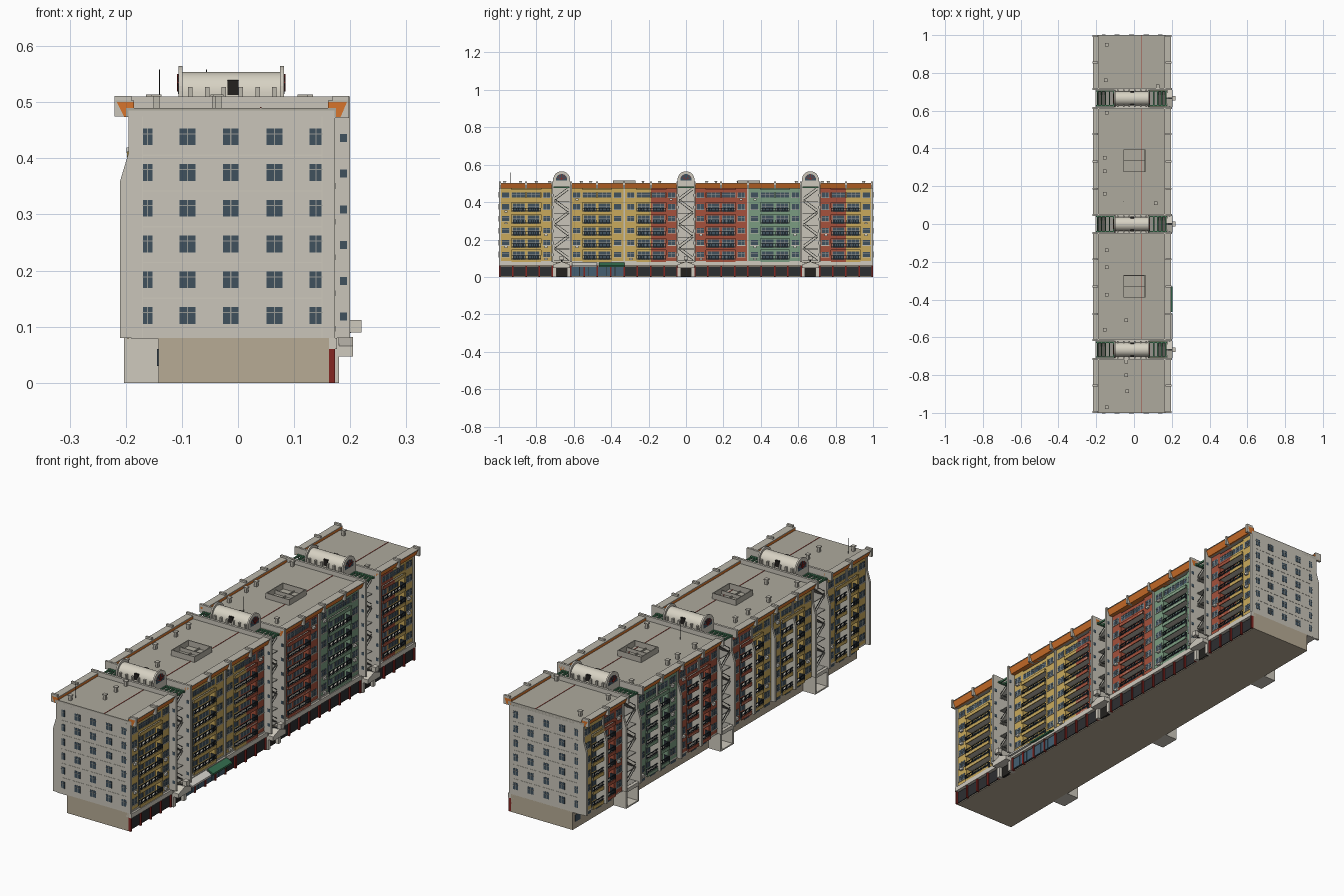
import bpy, math, random

if "Cube" in bpy.data.objects:
    bpy.data.objects.remove(bpy.data.objects["Cube"])
random.seed(4)

# part name -> sRGB colour
COL = {
    "end_walls": (200, 196, 184), "core_walls": (200, 196, 184), "back_fins": (198, 194, 182),
    "roof_slabs": (172, 168, 156), "roof_parapets": (186, 182, 170), "cornice": (214, 116, 48),
    "cornice_ribs": (200, 196, 184), "base": (182, 170, 148), "base_fascia": (205, 200, 188),
    "shop_front": (48, 50, 52), "blue_shop_glass": (70, 95, 112), "shop_pilasters": (130, 42, 38),
    "yellow_facade": (200, 168, 92), "red_facade": (164, 82, 62), "green_facade": (122, 155, 128),
    "window_glass": (66, 82, 94), "window_frames": (150, 152, 148), "balcony_slabs": (190, 186, 174),
    "balcony_railings": (45, 52, 58), "air_units": (215, 213, 205), "stair_flights": (150, 148, 140),
    "stair_railings": (80, 82, 80), "skylight_frames": (70, 120, 88), "entrance_portals": (205, 200, 188),
    "dark_doors": (40, 38, 36), "white_awning": (215, 213, 205), "green_awning": (55, 110, 80),
    "barrel_roofs": (214, 209, 194), "barrel_gables": (205, 200, 188), "gable_spokes": (150, 45, 40),
    "roof_frames": (178, 174, 162), "roof_vents": (186, 182, 170), "lightning_line": (160, 70, 60),
    "antennas": (50, 50, 50),
}
DATA = {k: ([], []) for k in COL}

def box(part, x0, x1, y0, y1, z0, z1):
    x0, x1 = sorted((x0, x1)); y0, y1 = sorted((y0, y1))
    v, f = DATA[part]
    n = len(v)
    v.extend((x, y, z) for z in (z0, z1) for x, y in ((x0, y0), (x1, y0), (x1, y1), (x0, y1)))
    f.extend(tuple(n + i for i in q) for q in
             ((3, 2, 1, 0), (4, 5, 6, 7), (0, 1, 5, 4), (1, 2, 6, 5), (2, 3, 7, 6), (3, 0, 4, 7)))

def prism(part, pts, axis, a, b):
    """Extrude a profile (u, z) along axis; u is x when axis is y, and y when axis is x."""
    v, f = DATA[part]
    n, k = len(v), len(pts)
    for t in (a, b):
        v.extend((u, t, z) if axis == "y" else (t, u, z) for u, z in pts)
    f.append(tuple(range(n, n + k)))
    f.append(tuple(range(n + 2 * k - 1, n + k - 1, -1)))
    f.extend((n + i, n + k + i, n + k + (i + 1) % k, n + (i + 1) % k) for i in range(k))

def side_window(s, x, y0, y1, z0, z1, split=1):
    """Window lying in a wall that faces +x or -x."""
    box("window_glass", x - s * .004, x + s * .001, y0, y1, z0, z1)
    for i in range(split + 2):
        y = y0 + (y1 - y0) * i / (split + 1)
        box("window_frames", x, x + s * .002, y - .001, y + .001, z0, z1)
    box("window_frames", x, x + s * .002, y0, y1, z0 + (z1 - z0) * .62, z0 + (z1 - z0) * .68)

SECTIONS = [(-1, -.71, "yy"), (-.62, -.042, "yyyr"), (.042, .62, "rrgg"), (.71, 1, "ry")]
PAINT = {"y": "yellow_facade", "r": "red_facade", "g": "green_facade"}
FLOORS = [.087 + .0637 * i for i in range(6)]
FACE = {1: .165, -1: -.19}
BACK = [(-.21, .08), (-.21, .36), (-.195, .41), (-.195, .48)]

# ground floor
box("base", -.142, .162, -1, 1, 0, .08)
for y0, y1, cols in SECTIONS:
    box("shop_front", .16, .166, y0 + .005, y1 - .005, .004, .056)
    box("base_fascia", .15, .176, y0, y1, .06, .08)
    n = len(cols) * 2
    for i in range(n + 1):
        y = y0 + .004 + (y1 - y0 - .008) * i / n
        box("shop_pilasters", .16, .173, y - .004, y + .004, 0, .06)
    for i in range(n):
        y = y0 + (y1 - y0) * (i + .5) / n
        box("window_glass", -.144, -.14, y - .018, y + .018, .03, .06)
for i in range(6):
    y = -.615 + .0475 * i
    box("blue_shop_glass", .16, .17, y, y + .044, .006, .054)
for part, a, b in (("white_awning", -.61, -.475), ("green_awning", -.465, -.33)):
    prism(part, [(.172, .072), (.172, .078), (.203, .062), (.203, .054)], "y", a, b)

# housing blocks
for y0, y1, cols in SECTIONS:
    box("core_walls", -.155, .132, y0 + .005, y1 - .005, .08, .485)
    box("base_fascia", -.19, .168, y0, y1, .078, .086)
    box("roof_slabs", -.2, .175, y0, y1, .474, .49)
    # gable walls, running out further beside the stair slots
    for y, d in ((y0, 1), (y1, -1)):
        outer = abs(y) == 1
        xr, top = (.172, .485) if outer else (.2, .51)
        prof = BACK[:3] + ([(-.195, .485)] if outer else [(-.195, .475), (-.22, .482), (-.22, .51)])
        prism("end_walls", prof + [(xr, top), (xr, .08)], "y", y, y + d * .01)
        if outer:
            for z in FLOORS[1:]:
                box("base_fascia", -.17, .15, y, y - d * .001, z - .001, z + .001)
            for x in (-.17, .15):
                box("base_fascia", x - .001, x + .001, y, y - d * .001, .08, .475)
            for zf in FLOORS:
                for x, w in ((-.161, .009), (-.09, .014), (-.013, .014), (.065, .014), (.139, .012)):
                    box("window_glass", x - w, x + w, y + d * .003, y - d * .001, zf + .018, zf + .048)
                    box("window_frames", x - .001, x + .001, y, y - d * .002, zf + .018, zf + .048)
                    box("window_frames", x - w, x + w, y, y - d * .002, zf + .037, zf + .039)
        else:
            for zf in FLOORS:
                box("window_glass", .182, .194, y - d * .001, y + d * .011, zf + .024, zf + .038)
    # flared cornice on both long sides with cap and ribs
    prism("cornice", [(.16, .474), (.183, .474), (.194, .5), (.16, .5)], "y", y0, y1)
    prism("cornice", [(-.185, .474), (-.203, .474), (-.216, .5), (-.185, .5)], "y", y0, y1)
    box("roof_parapets", .16, .196, y0, y1, .5, .503)
    box("roof_parapets", -.218, -.185, y0, y1, .5, .503)
    w = (y1 - y0) / len(cols)
    for j in range(len(cols) + 1):
        y = min(max(y0 + j * w, y0 + .005), y1 - .005)
        box("cornice_ribs", .168, .198, y - .005, y + .005, .472, .511)
        box("cornice_ribs", -.22, -.19, y - .005, y + .005, .475, .511)
        prism("back_fins", BACK + [(-.15, .48), (-.15, .08)], "y", y - .005, y + .005)
        if j % 2 == 0:
            box("back_fins", .13, .173, y - .004, y + .004, .08, .475)
    # half apartments: window pier + loggia, mirrored in pairs, on both long sides
    for j, c in enumerate(cols):
        a = y0 + j * w
        Y = (lambda t, a=a: a + t) if j % 2 == 0 else (lambda t, a=a: a + w - t)
        for s, xf in FACE.items():
            box(PAINT[c], xf - s * .035, xf, Y(.004), Y(.066), .08, .475)
            box(PAINT[c], xf - s * .035, xf - s * .028, Y(.066), Y(w), .08, .475)
            for i, zf in enumerate(FLOORS):
                wa, wb = sorted((Y(.016), Y(.054)))
                side_window(s, xf, wa, wb, zf + .02, zf + .047)
                box("balcony_slabs", xf, xf + s * .003, Y(.012), Y(.058), zf + .016, zf + .019)
                da, db = sorted((Y(.074), Y(w - .008)))
                side_window(s, xf - s * .028, da, db, zf + .006, zf + .05, 2)
                xo = xf + s * .008
                box("balcony_slabs", xf - s * .03, xo, Y(.066), Y(w), zf - .003, zf)
                box(PAINT[c], xo - s * .004, xo, Y(.066), Y(w), zf - .008, zf + .007)
                if i == 5:   # closed top-floor loggia
                    box(PAINT[c], xf - s * .004, xf, Y(.066), Y(w), zf + .007, zf + .02)
                    box(PAINT[c], xf - s * .004, xf, Y(.066), Y(w), zf + .046, zf + .062)
                    side_window(s, xf - s * .002, *sorted((Y(.068), Y(w - .003))), zf + .02, zf + .046, 2)
                else:
                    for h in (.012, .025):
                        box("balcony_railings", xo - s * .003, xo, Y(.066), Y(w), zf + h, zf + h + .0025)
                    for k in range(9):
                        t = .067 + (w - .069) * k / 8
                        box("balcony_railings", xo - s * .0025, xo - s * .0005, Y(t - .001), Y(t + .001),
                            zf + .007, zf + .026)
                    box("balcony_railings", xf - s * .02, xo, Y(.066), Y(.068), zf, zf + .026)
                if random.random() < .22:
                    box("air_units", xf, xf + s * .009, Y(.03), Y(.046), zf + .004, zf + .014)

# stair slots between the blocks
def arch(yc, r, z0, zc, n=16):
    return [(yc - r, z0)] + [(yc - r * math.cos(math.pi * i / n), zc + r * math.sin(math.pi * i / n))
                             for i in range(n + 1)] + [(yc + r, z0)]

for yc in (-.665, 0, .665):
    r = .042
    box("core_walls", -.1, .076, yc - .046, yc + .046, .08, .505)
    # barrel-vaulted penthouse with gables and fan windows
    prism("barrel_roofs", arch(yc, .037, .5, .517), "x", -.1, .076)
    for x, s in ((.082, 1), (-.106, -1)):
        prism("barrel_gables", arch(yc, r + .003, .48, .52), "x", x - s * .007, x)
        prism("window_glass", arch(yc, .03, .515, .52), "x", x - s * .002, x + s * .001)
        for k in range(1, 6):
            t = math.pi * k / 6
            c, q = math.cos(t), math.sin(t)
            prism("gable_spokes", [(yc - q * .001, .52 + c * .001), (yc + q * .001, .52 - c * .001),
                  (yc + c * .03 + q * .001, .52 + q * .03 - c * .001),
                  (yc + c * .03 - q * .001, .52 + q * .03 + c * .001)], "x", x, x + s * .003)
    for s in (-1, 1):
        for k in range(6):
            x = -.085 + .03 * k
            box("roof_parapets", x - .004, x + .004, yc + s * .034, yc + s * .046, .5, .527)
        box("dark_doors", -.019, .001, yc + s * .03, yc + s * .0385, .513, .54)
    # zigzag flights, landings and glazed slot top on both sides
    for s, xi, xo in ((1, .08, .165), (-1, -.105, -.19)):
        xm = (xi + xo) / 2
        for i, zf in enumerate(FLOORS):
            d = 1 if i % 2 else -1
            box("stair_flights", xi, xm, yc - r, yc + r, zf - .003, zf)
            a, b = yc - d * .038, yc + d * .038
            prism("stair_flights", [(a, zf), (b, zf + .058), (b, zf + .062), (a, zf + .005)], "x", xm, xo)
            prism("stair_railings", [(a, zf + .018), (b, zf + .074), (b, zf + .077), (a, zf + .021)],
                  "x", xo - s * .002, xo)
            box("stair_flights", xm, xo, yc - r, yc + r, zf - .003, zf)
        for e in (-1, 1):
            box("skylight_frames", xi, xo + s * .01, yc + e * .036, yc + e * .043, .476, .484)
        for k in range(5):
            x = xi + (xo - xi) * k / 4
            box("skylight_frames", x, x + s * .006, yc - .042, yc + .042, .476, .484)
    # street-side portal with gabled canopy
    for e in (-1, 1):
        box("entrance_portals", .15, .18, yc + e * .028, yc + e * .045, 0, .08)
    box("dark_doors", .155, .166, yc - .028, yc + .028, 0, .05)
    prism("entrance_portals", [(yc - .045, .047), (yc - .045, .066), (yc, .082), (yc + .045, .066),
                               (yc + .045, .047)], "x", .15, .205)
    box("entrance_portals", .2, .22, yc - .012, yc + .012, .09, .112)
    prism("stair_railings", [(.165, .08), (.165, .084), (.205, .094), (.205, .09)], "y", yc - .004, yc + .004)
    # courtyard porch walls
    for e in (-1, 1):
        box("entrance_portals", -.203, -.14, yc + e * .036, yc + e * .046, 0, .08)
    box("entrance_portals", -.203, -.14, yc - .046, yc + .046, 0, .006)
    box("entrance_portals", -.203, -.1, yc - .046, yc + .046, .07, .086)
    box("dark_doors", -.146, -.14, yc - .025, yc + .025, .006, .055)

# roof details
for yc in (-.33, .335):
    for e in (-1, 1):
        box("roof_frames", -.056, .06, yc + e * .06, yc + e * .056, .488, .515)
        box("roof_frames", .002 + e * .058, .002 + e * .054, yc - .06, yc + .06, .488, .515)
    box("roof_frames", -.056, .06, yc - .002, yc + .002, .488, .506)
    box("roof_frames", 0, .004, yc - .06, yc + .06, .488, .496)
for x, y in ((-.145, .95), (-.15, .76), (.125, .73), (-.145, .59), (-.155, .35), (-.155, .28), (.115, .11),
             (-.155, .16), (-.145, -.14), (-.145, -.23), (-.145, -.375), (-.04, -.51), (-.155, -.56),
             (-.04, -.73), (-.04, -.8), (-.035, -.885), (-.145, -.97)):
    box("roof_vents", x - .006, x + .006, y - .006, y + .006, .488, .51)
    box("roof_vents", x - .009, x + .009, y - .009, y + .009, .51, .514)
for y0, y1, _ in SECTIONS:
    box("lightning_line", .039, .042, y0, y1, .489, .4915)
for x, y in ((-.14, -.94), (-.056, .12)):
    box("antennas", x - .001, x + .001, y - .001, y + .001, .488, .558)

# turn collected parts into objects
lin = lambda c: (c / 255) ** 2.2
for name, (verts, faces) in DATA.items():
    me = bpy.data.meshes.new(name)
    me.from_pydata(verts, [], faces)
    ob = bpy.data.objects.new(name, me)
    bpy.context.collection.objects.link(ob)
    mat = bpy.data.materials.new(name)
    mat.diffuse_color = (*map(lin, COL[name]), 1)
    mat.use_nodes = True
    mat.node_tree.nodes["Principled BSDF"].inputs["Base Color"].default_value = mat.diffuse_color
    me.materials.append(mat)
    bpy.context.view_layer.objects.active = ob
    ob.select_set(True)
    bpy.ops.object.mode_set(mode="EDIT")
    bpy.ops.mesh.select_all(action="SELECT")
    bpy.ops.mesh.normals_make_consistent(inside=False)
    bpy.ops.object.mode_set(mode="OBJECT")
    if name == "barrel_roofs":
        bpy.ops.object.shade_smooth_by_angle(angle=math.radians(30))
    ob.select_set(False)
